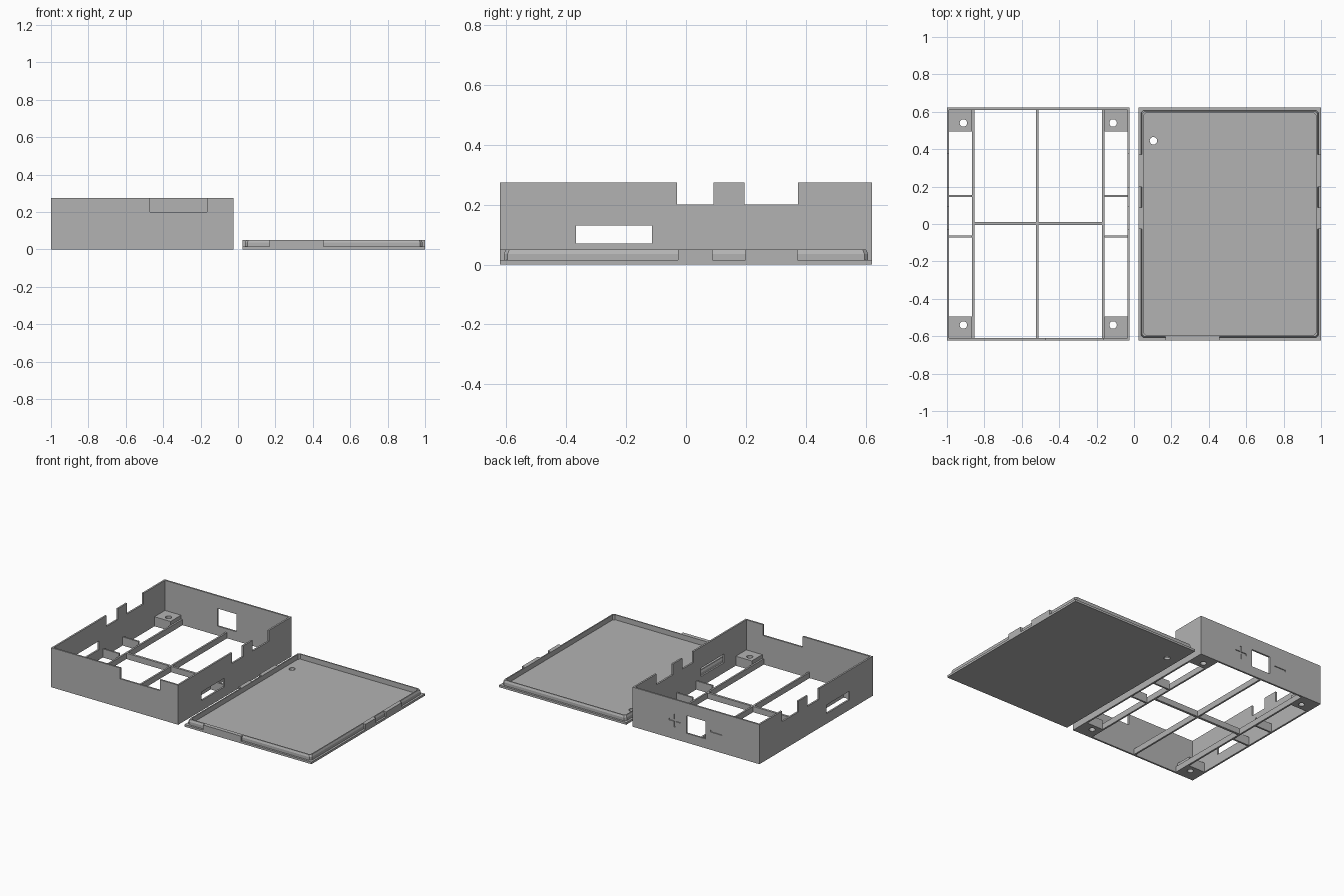
import bpy
import bmesh
import math

cube = bpy.data.objects.get("Cube")
if cube:
    bpy.data.objects.remove(cube, do_unlink=True)

# One matt grey plastic for everything
grey = bpy.data.materials.new("grey_plastic")
grey.use_nodes = True
COLOUR = (0.45, 0.45, 0.45, 1)
grey.diffuse_color = COLOUR
grey.node_tree.nodes["Principled BSDF"].inputs["Base Color"].default_value = COLOUR


def finish(name, bm):
    bmesh.ops.recalc_face_normals(bm, faces=bm.faces)
    mesh = bpy.data.meshes.new(name)
    bm.to_mesh(mesh)
    bm.free()
    mesh.materials.append(grey)
    obj = bpy.data.objects.new(name, mesh)
    bpy.context.collection.objects.link(obj)
    return obj


def box(name, x, y, z):
    """Box from three (low, high) ranges."""
    bm = bmesh.new()
    bmesh.ops.create_cube(bm, size=1)
    for v in bm.verts:
        v.co = [r[0] if c < 0 else r[1] for c, r in zip(v.co, (x, y, z))]
    return finish(name, bm)


def drill(x, y, radius):
    bm = bmesh.new()
    bmesh.ops.create_cone(bm, cap_ends=True, segments=32, radius1=radius,
                          radius2=radius, depth=1)
    bmesh.ops.translate(bm, verts=bm.verts, vec=(x, y, 0))
    return finish("drill_cutter", bm)


def cut(obj, cutters):
    """Subtract the cutters, bake the result and drop the cutters."""
    for c in cutters:
        c.hide_render = True
        mod = obj.modifiers.new("cut", "BOOLEAN")
        mod.operation, mod.solver, mod.object = "DIFFERENCE", "EXACT", c
    bpy.context.view_layer.update()
    graph = bpy.context.evaluated_depsgraph_get()
    mesh = bpy.data.meshes.new_from_object(obj.evaluated_get(graph))
    obj.modifiers.clear()
    obj.data = mesh
    for c in cutters:
        bpy.data.objects.remove(c, do_unlink=True)


# Shared dimensions
X0, X1, Y, H, T = -1.0, -0.024, 0.622, 0.275, 0.012
L0, L1, PLATE, LIP = 0.024, 1.0, 0.015, 0.05
MID = (X0 + X1) / 2
SIDE_NOTCHES = [(-0.03, 0.092), (0.195, 0.375)]
ACROSS = (X0 - 0.1, X1 + 0.01)

# Case walls with notches, side slots, back window and polarity grooves
walls = box("case_walls", (X0, X1), (-Y, Y), (0, H))
cutters = [box("cutter", (X0 + T, X1 - T), (-Y + T, Y - T), (-1, 1)),
           box("cutter", (-0.47, -0.165), (-Y - 0.1, -Y + 0.1), (0.2, 1)),
           box("cutter", ACROSS, (-0.367, -0.113), (0.07, 0.13)),
           box("cutter", (MID - 0.073, MID + 0.073), (Y - 0.1, Y + 0.1), (0.065, 0.187))]
cutters += [box("cutter", ACROSS, n, (0.2, 1)) for n in SIDE_NOTCHES]


def groove(x, z, half_w, half_h):
    return box("cutter", (x - half_w, x + half_w), (Y - 0.006, Y + 0.1),
               (z - half_h, z + half_h))


ARM, STROKE = 0.045, 0.007
PLUS_X, MINUS_X, MARK_Z = MID + 0.163, MID - 0.155, 0.13
cutters += [groove(PLUS_X, MARK_Z, ARM, STROKE), groove(PLUS_X, MARK_Z, STROKE, ARM),
            groove(MINUS_X, MARK_Z, ARM, STROKE)]
cut(walls, cutters)

# Open floor frame: long rails, cross rail, side bridges and screw pads
RAIL = 0.04
PAD = 0.066
IN_Y = Y - T
OFF = 0.347
R = 0.006
for name, dx in (("right_rail", -OFF), ("middle_rail", -0.005), ("left_rail", OFF)):
    box(name, (MID + dx - R, MID + dx + R), (-IN_Y, IN_Y), (0, RAIL))
box("cross_rail_right", (MID - OFF + R, MID - 0.005 - R), (-R, R + 0.004), (0, RAIL))
box("cross_rail_left", (MID - 0.005 + R, MID + OFF - R), (-R, R + 0.004), (0, RAIL))
for side, s in (("right", -1), ("left", 1)):
    span = sorted((MID + s * (OFF + R), MID + s * (MID - X0 - T)))
    for place, y in (("back", 0.15), ("front", -0.067)):
        box(f"{side}_{place}_bridge", span, (y - R, y + R), (0, PAD - 0.006))
    for place, e in (("back", 1), ("front", -1)):
        pad = box(f"{side}_{place}_screw_pad", span,
                  sorted((e * IN_Y, e * 0.495)), (0, PAD))
        cut(pad, [drill(MID + s * 0.4, e * 0.54, 0.02)])

# Lid plate with its small hole
plate = box("lid_plate", (L0, L1), (-Y, Y), (0, PLATE))
cut(plate, [drill(0.104, 0.445, 0.02)])

# Lid lip: a tapered ring with clipped corners, lofted from outside to inside
bm = bmesh.new()
LIP_IN = 0.028
rings = []
for inset, z in ((0.014, PLATE), (0.014, 0.036), (0.02, LIP),
                 (LIP_IN, LIP), (LIP_IN, PLATE)):
    hx, hy, c = (L1 - L0) / 2 - inset, Y - inset, 0.012
    cx = (L0 + L1) / 2
    outline = [(hx, hy - c), (hx - c, hy), (c - hx, hy), (-hx, hy - c),
               (-hx, c - hy), (c - hx, -hy), (hx - c, -hy), (hx, c - hy)]
    rings.append([bm.verts.new((cx + px, py, z)) for px, py in outline])
for a, b in zip(rings, rings[1:] + rings[:1]):
    for i in range(len(a)):
        j = (i + 1) % len(a)
        bm.faces.new((a[i], a[j], b[j], b[i]))
finish("lid_lip", bm)

# Lid tabs that drop into the wall notches
for i, (lo, hi) in enumerate(SIDE_NOTCHES):
    ys = (lo + 0.003, hi - 0.003)
    box(f"right_lid_tab_{i + 1}", (L0, L0 + LIP_IN), ys, (PLATE, LIP))
    box(f"left_lid_tab_{i + 1}", (L1 - LIP_IN, L1), ys, (PLATE, LIP))
box("front_lid_tab", (0.168, 0.458), (-Y, -Y + LIP_IN), (PLATE, LIP))
